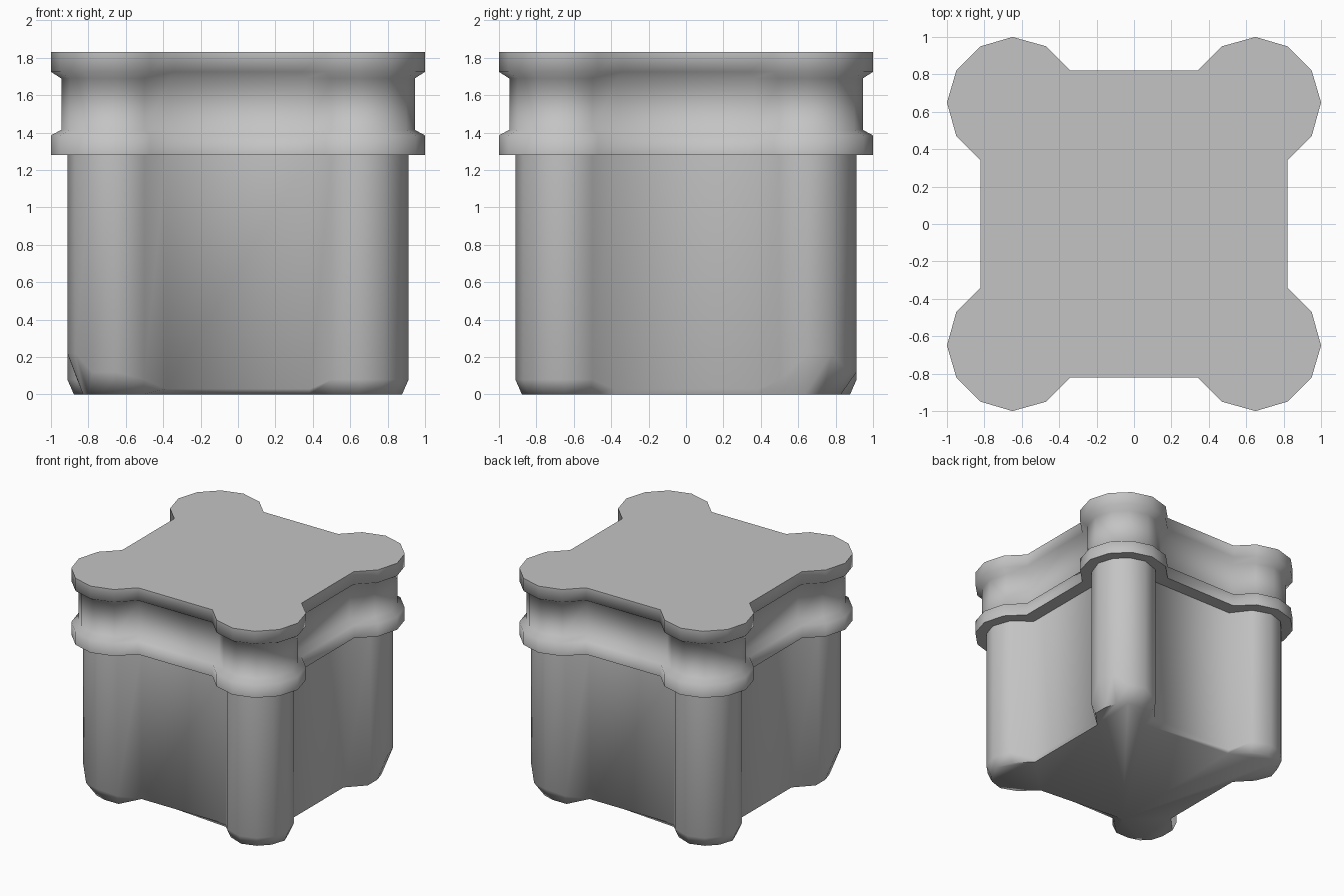
import bpy
import bmesh
import math

cube = bpy.data.objects.get("Cube")
if cube:
    bpy.data.objects.remove(cube, do_unlink=True)

grey = bpy.data.materials.new("plain grey")
grey.use_nodes = True
colour = (0.55, 0.55, 0.55, 1)
grey.diffuse_color = colour
grey.node_tree.nodes["Principled BSDF"].inputs["Base Color"].default_value = colour


def quarter(bay, seam, half):
    """One corner lobe: half of its outline, mirrored over the diagonal."""
    points = [(bay, seam)] + half
    return points + [(y, x) for x, y in reversed(points) if x != y]


def outline(lobe):
    """Repeat a corner lobe by quarter turns into a closed outline."""
    ring = []
    for turn in range(4):
        a = turn * math.pi / 2
        c, s = round(math.cos(a)), round(math.sin(a))
        ring += [(x * c - y * s, x * s + y * c) for x, y in lobe]
    return ring


def loft(name, rings):
    """Skin a stack of equal-length 3D rings and cap both ends."""
    bm = bmesh.new()
    layers = [[bm.verts.new(p) for p in ring] for ring in rings]
    n = len(layers[0])
    for low, high in zip(layers, layers[1:]):
        for i in range(n):
            j = (i + 1) % n
            bm.faces.new((low[i], low[j], high[j], high[i]))
    bm.faces.new(list(reversed(layers[0])))
    bm.faces.new(layers[-1])
    bmesh.ops.recalc_face_normals(bm, faces=bm.faces)
    mesh = bpy.data.meshes.new(name)
    bm.to_mesh(mesh)
    bm.free()
    mesh.materials.append(grey)
    obj = bpy.data.objects.new(name, mesh)
    bpy.context.collection.objects.link(obj)
    bpy.ops.object.select_all(action="DESELECT")
    obj.select_set(True)
    bpy.context.view_layer.objects.active = obj
    bpy.ops.object.shade_smooth_by_angle(angle=math.radians(68))
    return obj


# Collar: two wide rims with a recessed neck between them
rim = outline(quarter(0.82, 0.34, [(0.95, 0.47), (1.0, 0.65), (0.95, 0.82)]))
neck = outline(quarter(0.765, 0.365, [(0.90, 0.50), (0.945, 0.65), (0.90, 0.80)]))
collar_levels = [(rim, 1.28), (rim, 1.385), (neck, 1.415),
                 (neck, 1.69), (rim, 1.725), (rim, 1.83)]
loft("collar", [[(x, y, z) for x, y in ring] for ring, z in collar_levels])

# Body: four rounded corner columns joined by flat walls
body = outline(quarter(0.71, 0.385, [(0.86, 0.50), (0.912, 0.65), (0.87, 0.78)]))
lobe_size = len(body) // 4
bevel, foot = [], []
for i, (x, y) in enumerate(body):
    k = i % lobe_size
    on_wall = k in (0, lobe_size - 1)
    deep = x * y > 0            # one diagonal pair has a taller bevel
    outer = 2 <= k <= lobe_size - 3
    if on_wall:
        height, pull = 0.03, 0.015
    elif deep and outer:
        height, pull = (0.22 if abs(x) > abs(y) else 0.12), 0.085
    else:
        height, pull = 0.08, 0.035
    bevel.append((x, y, height))
    cx, cy = math.copysign(0.6, x), math.copysign(0.6, y)
    if on_wall:
        fx, fy = x * (1 - pull), y * (1 - pull)
        # The bevelled columns pinch the wall inward at the base
        if deep and abs(y) > abs(x):
            fx, fy = math.copysign(0.41, x), math.copysign(0.63, y)
    else:
        d = math.hypot(x - cx, y - cy)
        fx, fy = x - (x - cx) * pull / d, y - (y - cy) * pull / d
    foot.append((fx, fy, 0))
loft("body", [foot, bevel, [(x, y, 1.28) for x, y in body]])
